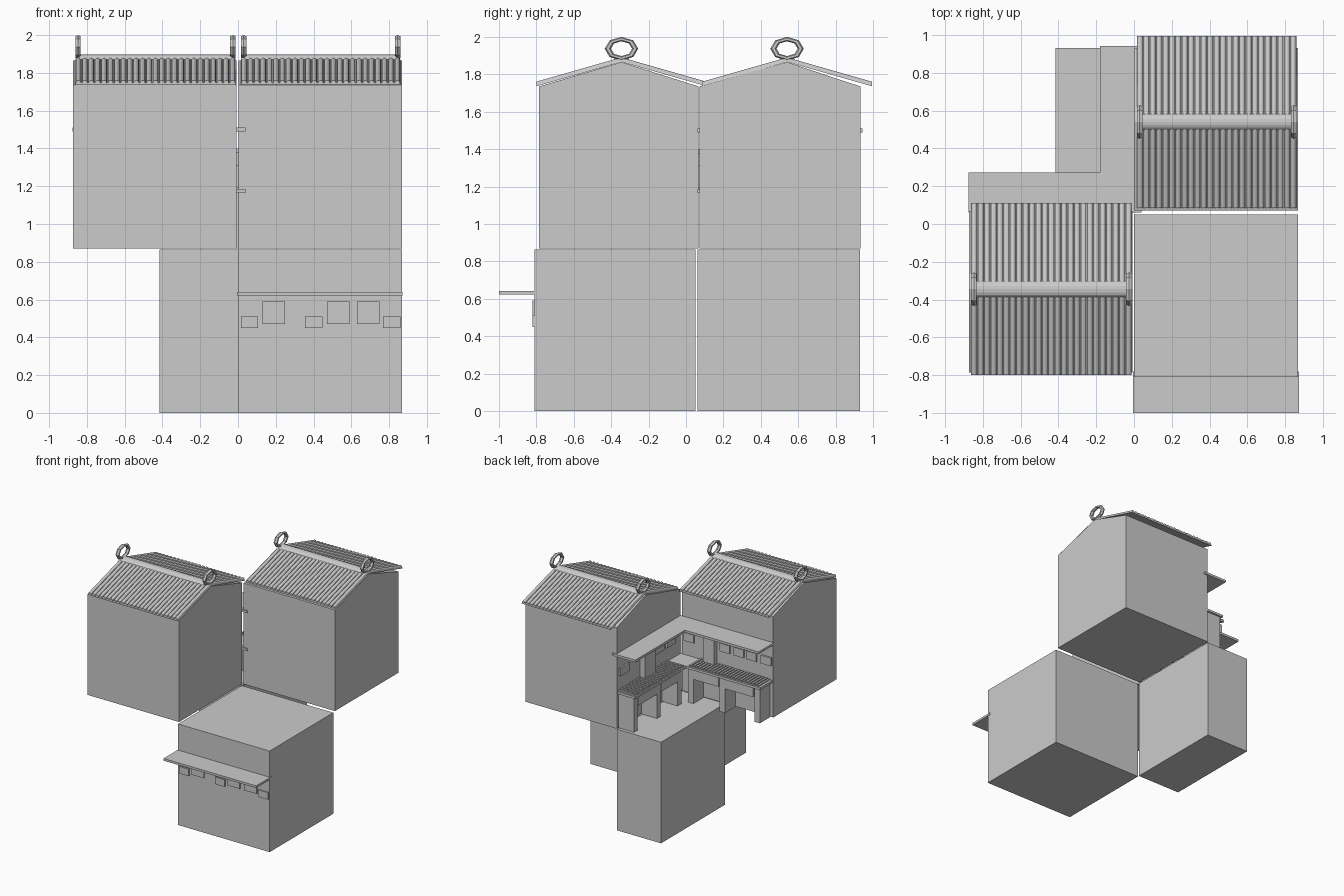
import bpy, bmesh, math
from mathutils import Vector

cube = bpy.data.objects.get("Cube")
if cube:
    bpy.data.objects.remove(cube, do_unlink=True)

grey = bpy.data.materials.new("plain_grey")
grey.use_nodes = True
COLOUR = (0.6, 0.6, 0.6, 1)
grey.diffuse_color = COLOUR
grey.node_tree.nodes["Principled BSDF"].inputs["Base Color"].default_value = COLOUR


def prism(name, outline, sweep):
    """Closed solid: a planar outline swept along a vector."""
    bm = bmesh.new()
    face = bm.faces.new([bm.verts.new(p) for p in outline])
    out = bmesh.ops.extrude_face_region(bm, geom=[face], use_keep_orig=True)
    moved = [v for v in out["geom"] if isinstance(v, bmesh.types.BMVert)]
    bmesh.ops.translate(bm, vec=Vector(sweep), verts=moved)
    bmesh.ops.recalc_face_normals(bm, faces=bm.faces)
    mesh = bpy.data.meshes.new(name)
    bm.to_mesh(mesh)
    bm.free()
    mesh.materials.append(grey)
    obj = bpy.data.objects.new(name, mesh)
    bpy.context.collection.objects.link(obj)
    return obj


def box(name, x0, x1, y0, y1, z0, z1):
    base = [(x0, y0, z0), (x1, y0, z0), (x1, y1, z0), (x0, y1, z0)]
    return prism(name, base, (0, 0, z1 - z0))


EAVE, PEAK, FLOOR = 1.74, 1.87, 0.87
HALF = 0.455
TILES = 25


def tile_sheet(name, x0, x1, yc, side):
    """Corrugated roof slope running from the ridge to the eave."""
    pitch = (x1 - x0) / TILES
    r = pitch * 0.42
    top = []
    for i in range(TILES):
        cx = x0 + (i + 0.5) * pitch
        for k in range(7):
            a = math.pi * (1 - k / 6)
            top.append((cx + r * math.cos(a), yc, PEAK + 0.006 + r * math.sin(a)))
    under = [(x1, yc, PEAK - 0.004), (x0, yc, PEAK - 0.004)]
    return prism(name, top + under, (0, side * HALF, EAVE - PEAK))


def house(label, x0, x1, y0, y1, roof_x0, roof_x1, yc):
    """Upper block with gable, tiled slopes, ridge cap and end rings."""
    gable = [(x0, y0, FLOOR), (x0, y1, FLOOR), (x0, y1, EAVE - 0.005),
             (x0, yc, PEAK - 0.005), (x0, y0, EAVE - 0.005)]
    prism(label + "_house", gable, (x1 - x0, 0, 0))
    for side, word in ((-1, "front"), (1, "back")):
        tile_sheet(f"{label}_{word}_tiles", roof_x0, roof_x1, yc, side)
    # rounded cap along the ridge
    cap = [(roof_x0 + 0.02, yc + 0.043 * math.cos(a), 1.87 + 0.027 * math.sin(a))
           for a in (math.pi * k / 8 for k in range(9))]
    prism(label + "_ridge_cap", cap, (roof_x1 - roof_x0 - 0.04, 0, 0))
    # eight-sided ring at each end of the ridge
    for word, rx in (("right", roof_x0 + 0.015), ("left", roof_x1 - 0.015)):
        bpy.ops.mesh.primitive_torus_add(
            location=(rx, yc, 1.937), rotation=(0, math.pi / 2, 0),
            major_segments=8, minor_segments=6, major_radius=0.073, minor_radius=0.0165)
        ring = bpy.context.object
        ring.name = f"{label}_{word}_ridge_ring"
        ring.scale.x = 0.7
        ring.data.materials.append(grey)


# main blocks
box("front_lower_block", 0, 0.867, -0.81, 0.05, 0, 0.865)
box("back_lower_block", -0.415, 0, 0.062, 0.93, 0, 0.865)
house("right", -0.873, -0.008, -0.785, 0.068, -0.862, -0.012, -0.345)
house("left", 0.003, 0.867, 0.072, 0.932, 0.015, 0.86, 0.54)

# front awning and the signs below it
box("front_awning", -0.005, 0.872, -1.0, -0.78, 0.622, 0.641)
SMALL_SIGNS = (0.015, 0.355, 0.767)
LARGE_SIGNS = (0.13, 0.47, 0.63)
for x in SMALL_SIGNS:
    box("small_front_sign", x, x + 0.092, -0.82, -0.805, 0.45, 0.51)
for x in LARGE_SIGNS:
    box("large_front_sign", x, x + 0.12, -0.819, -0.805, 0.47, 0.59)


def corner_plan(reach_x, reach_y, deep_x, deep_y, z):
    """L-shaped plan hugging the two walls of the rear corner."""
    return [(0.04, 0.062, z), (reach_x, 0.062, z), (reach_x, deep_y, z),
            (deep_x, deep_y, z), (deep_x, reach_y, z), (0.04, reach_y, z)]


# rear corner awning and counter
prism("rear_awning", corner_plan(-0.877, 0.943, -0.18, 0.272, 1.49), (0, 0, 0.02))
prism("rear_counter", corner_plan(-0.865, 0.925, -0.165, 0.235, 1.165), (0, 0, 0.02))

# slats across both runs of the counter
for i in range(24):
    x = -0.845 + i * 0.028
    box("long_run_slat", x, x + 0.016, 0.068, 0.225, 1.184, 1.196)
for i in range(24):
    y = 0.25 + i * 0.028
    box("short_run_slat", -0.155, 0.003, y, y + 0.016, 1.184, 1.196)

# counter legs and hanging front panels
for x in (-0.85, -0.52, -0.22):
    box("long_run_leg", x, x + 0.05, 0.075, 0.215, FLOOR, 1.165)
for y in (0.27, 0.55, 0.86):
    box("short_run_leg", -0.145, 0.003, y, y + 0.05, FLOOR, 1.165)
for x0, x1 in ((-0.79, -0.49), (-0.46, -0.18)):
    box("long_run_panel", x0, x1, 0.205, 0.22, 1.08, 1.165)
for y0, y1 in ((0.3, 0.55), (0.6, 0.86)):
    box("short_run_panel", -0.15, -0.135, y0, y1, 1.08, 1.165)

# signs and cupboards on the rear walls
for x in (-0.86, -0.72, -0.6, -0.47, -0.13):
    box("long_wall_sign", x, x + 0.095, 0.065, 0.082, 1.31, 1.38)
box("long_wall_cupboard", -0.34, -0.24, 0.065, 0.11, 1.19, 1.4)
for y in (0.15, 0.3, 0.78):
    box("short_wall_sign", -0.012, 0.005, y, y + 0.12, 1.31, 1.38)
box("short_wall_cupboard", -0.045, 0.005, 0.47, 0.62, 1.19, 1.4)
